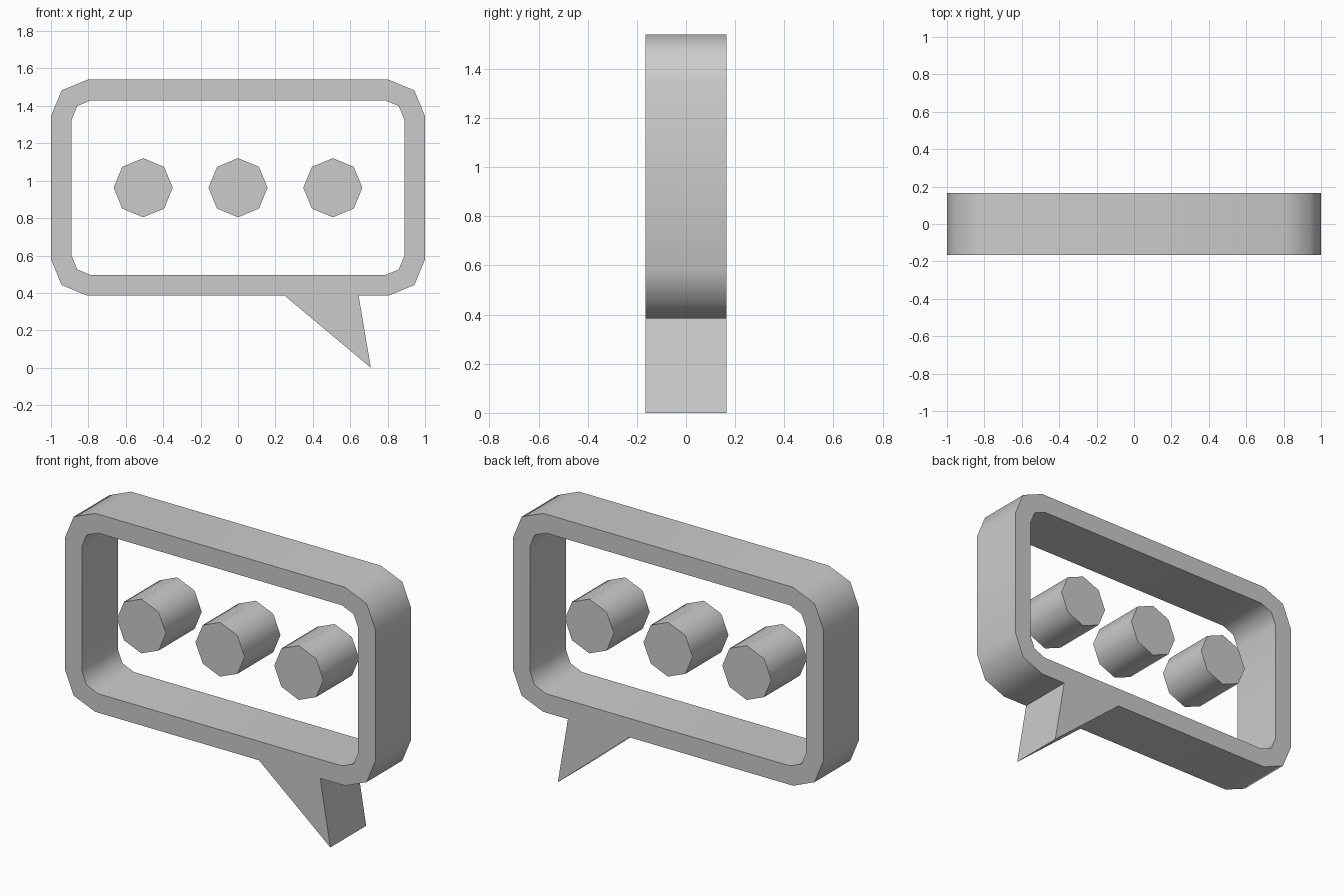
import bpy, bmesh, math
from mathutils import Vector

cube = bpy.data.objects.get("Cube")
if cube:
    bpy.data.objects.remove(cube, do_unlink=True)

DEPTH = 0.33
MID_Z = 0.9625

grey = bpy.data.materials.new("plain grey")
grey.use_nodes = True
grey.diffuse_color = (0.6, 0.6, 0.6, 1)
grey.node_tree.nodes["Principled BSDF"].inputs["Base Color"].default_value = (0.6, 0.6, 0.6, 1)


def rounded_rect(half_w, half_h, r):
    """Counter-clockwise outline starting at the lower right corner, two segments per corner."""
    points = []
    for i, (sx, sz) in enumerate([(1, -1), (1, 1), (-1, 1), (-1, -1)]):
        for step in range(3):
            a = math.radians(90 * (i - 1) + 45 * step)
            points.append((sx * (half_w - r) + r * math.cos(a),
                           MID_Z + sz * (half_h - r) + r * math.sin(a)))
    return points


def polygon(cx, cz, r, sides):
    return [(cx + r * math.cos(math.tau * i / sides),
             cz + r * math.sin(math.tau * i / sides)) for i in range(sides)]


def extrude_outlines(name, outlines):
    """Fill closed outlines (later ones are holes) and extrude them front to back."""
    bm = bmesh.new()
    for outline in outlines:
        verts = [bm.verts.new((x, -DEPTH / 2, z)) for x, z in outline]
        for i, v in enumerate(verts):
            bm.edges.new((verts[i - 1], v))
    bmesh.ops.triangle_fill(bm, edges=bm.edges[:], use_beauty=True, normal=Vector((0, -1, 0)))
    result = bmesh.ops.extrude_face_region(bm, geom=bm.faces[:], use_keep_orig=True)
    moved = [g for g in result["geom"] if isinstance(g, bmesh.types.BMVert)]
    bmesh.ops.translate(bm, verts=moved, vec=(0, DEPTH, 0))
    bmesh.ops.recalc_face_normals(bm, faces=bm.faces[:])
    mesh = bpy.data.meshes.new(name)
    bm.to_mesh(mesh)
    bm.free()
    mesh.materials.append(grey)
    obj = bpy.data.objects.new(name, mesh)
    bpy.context.collection.objects.link(obj)
    return obj


# Bubble frame with its pointed tail in one outline
tail = [(0.25, 0.385), (0.71, 0.0), (0.645, 0.385)]
parts = [extrude_outlines("bubble_frame", [
    rounded_rect(1.0, 0.5775, 0.195) + tail,
    rounded_rect(0.89, 0.4675, 0.105),
])]

# Three octagonal dots
for side, x in (("right", -0.507), ("middle", 0), ("left", 0.507)):
    parts.append(extrude_outlines(side + "_dot", [polygon(x, MID_Z, 0.158, 8)]))

# Smooth rims with sharp front and back edges
bpy.ops.object.select_all(action="DESELECT")
for part in parts:
    part.select_set(True)
bpy.context.view_layer.objects.active = parts[0]
bpy.ops.object.shade_smooth_by_angle(angle=math.radians(50))
